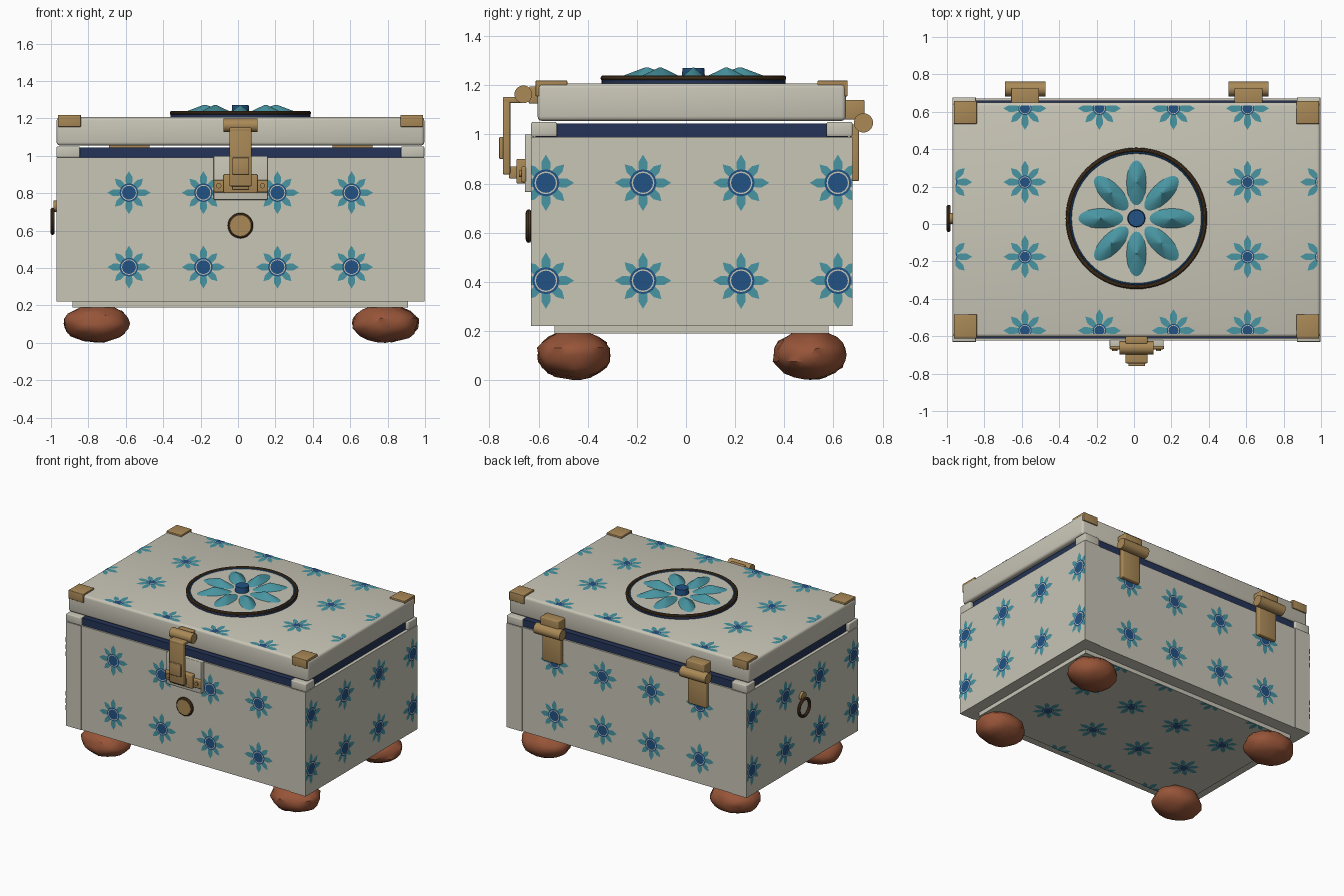
import bpy, bmesh, math, random
from mathutils import Matrix, Vector, noise

if "Cube" in bpy.data.objects:
    bpy.data.objects.remove(bpy.data.objects["Cube"])

random.seed(4)
CX, CY = 0.013, 0.025


def mat(name, *c):
    m = bpy.data.materials.new(name)
    m.diffuse_color = (*c, 1)
    m.use_nodes = True
    m.node_tree.nodes["Principled BSDF"].inputs["Base Color"].default_value = m.diffuse_color
    return m


CREAM = mat("cream", 0.58, 0.56, 0.47)
BRASS = mat("brass", 0.40, 0.25, 0.095)
WOOD = mat("red_wood", 0.31, 0.09, 0.04)
NAVY = mat("navy", 0.018, 0.034, 0.095)
BLUE = mat("flower_blue", 0.016, 0.085, 0.23)
TEAL = mat("teal", 0.065, 0.30, 0.36)
DARK = mat("dark_bronze", 0.085, 0.045, 0.018)


def add(name, bm, *mats, smooth=False):
    me = bpy.data.meshes.new(name)
    bm.to_mesh(me)
    bm.free()
    ob = bpy.data.objects.new(name, me)
    bpy.context.collection.objects.link(ob)
    for m in mats:
        me.materials.append(m)
    if smooth:
        bpy.ops.object.select_all(action='DESELECT')
        ob.select_set(True)
        bpy.context.view_layer.objects.active = ob
        bpy.ops.object.shade_smooth_by_angle(angle=math.radians(35))
    return ob


def box(name, x, y, z, m, bevel=0.0):
    bm = bmesh.new()
    bmesh.ops.create_cube(bm, size=1)
    for v in bm.verts:
        v.co = [r[0] + (c + 0.5) * (r[1] - r[0]) for r, c in zip((x, y, z), v.co)]
    if bevel:
        bmesh.ops.bevel(bm, geom=bm.edges[:], offset=bevel, segments=3,
                        profile=0.5, affect='EDGES')
    return add(name, bm, m, smooth=bevel > 0)


def cyl(name, centre, r, length, axis, m, r2=None, segs=32):
    bm = bmesh.new()
    bmesh.ops.create_cone(bm, cap_ends=True, segments=segs, radius1=r,
                          radius2=r if r2 is None else r2, depth=length)
    rot = Vector((0, 0, 1)).rotation_difference(Vector(axis)).to_matrix().to_4x4()
    bm.transform(Matrix.Translation(centre) @ rot)
    return add(name, bm, m, smooth=True)


def ring(name, centre, big, small, axis, m, segs=48):
    bm = bmesh.new()
    rows = []
    for i in range(segs):
        a = math.tau * i / segs
        rows.append([bm.verts.new(((big + small * math.cos(b)) * math.cos(a),
                                   (big + small * math.cos(b)) * math.sin(a),
                                   small * math.sin(b)))
                     for b in (math.tau * j / 10 for j in range(10))])
    for i in range(segs):
        p, q = rows[i], rows[(i + 1) % segs]
        for j in range(10):
            k = (j + 1) % 10
            bm.faces.new((p[j], q[j], q[k], p[k]))
    rot = Vector((0, 0, 1)).rotation_difference(Vector(axis)).to_matrix().to_4x4()
    bm.transform(Matrix.Translation(centre) @ rot)
    return add(name, bm, m, smooth=True)


# Painted flowers: thin plates clipped to the panel they sit on
def disc(bm, c, r, h, mi, segs=16, r_in=0.0):
    def pt(a, rad):
        return bm.verts.new((c[0] + rad * math.cos(a), c[1] + rad * math.sin(a), h))
    angs = [math.tau * i / segs for i in range(segs)]
    outer = [pt(a, r) for a in angs]
    if not r_in:
        bm.faces.new(outer).material_index = mi
        return
    inner = [pt(a, r_in) for a in angs]
    for i in range(segs):
        j = (i + 1) % segs
        bm.faces.new((inner[i], outer[i], outer[j], inner[j])).material_index = mi


def flowers(name, spots, u_range, v_range, origin, u, v, core=0.05):
    u, v = Vector(u), Vector(v)
    n = u.cross(v)
    bm = bmesh.new()
    outline = ((0.02, -0.01), (0.06, -0.018), (0.085, -0.018), (0.115, 0),
               (0.085, 0.018), (0.06, 0.018), (0.02, 0.01))
    for c in spots:
        for k in range(8):
            ca, sa = math.cos(k * math.pi / 4), math.sin(k * math.pi / 4)
            s = 0.92 if k % 2 else 1.0
            f = bm.faces.new([bm.verts.new((c[0] + s * (x * ca - y * sa),
                                            c[1] + s * (x * sa + y * ca), 0.002))
                              for x, y in outline])
            f.material_index = 0
        disc(bm, c, core, 0.004, 1)
        disc(bm, c, core * 0.84, 0.0055, 2, r_in=core * 0.74)
    for axis, (lo, hi) in enumerate((u_range, v_range)):
        for val, sign in ((lo, -1), (hi, 1)):
            co, no = Vector((0, 0, 0)), Vector((0, 0, 0))
            co[axis], no[axis] = val, sign
            bmesh.ops.bisect_plane(bm, geom=bm.verts[:] + bm.edges[:] + bm.faces[:],
                                   plane_co=co, plane_no=no, clear_outer=True)
    m = Matrix((u, v, n)).transposed().to_4x4()
    m.translation = Vector(origin)
    bm.transform(m)
    add(name, bm, TEAL, BLUE, CREAM)


# Chest body, corner posts, lining and plinth
X0, X1, Y0, Y1 = -0.97, 0.996, -0.63, 0.677
box("body", (X0 + 0.001, X1 - 0.001), (Y0 + 0.006, Y1 - 0.006), (0.22, 0.99), CREAM)
for nx, xr in (("left", (X0, X0 + 0.124)), ("right", (X1 - 0.124, X1))):
    for ny, yr in (("front", (Y0, Y0 + 0.105)), ("back", (Y1 - 0.105, Y1))):
        box(f"post_{ny}_{nx}", xr, yr, (0.22, 0.99), CREAM)
        box(f"post_cap_{ny}_{nx}", xr, yr, (0.991, 1.05), CREAM, 0.006)
box("lining", (X0 + 0.025, X1 - 0.025), (Y0 + 0.018, Y1 - 0.018), (0.95, 1.045), NAVY)
box("plinth", (-0.885, 0.91), (-0.535, 0.58), (0.19, 0.225), CREAM)

# Lid with brass corner pieces
box("lid", (X0, X1), (-0.604, 0.65), (1.055, 1.207), CREAM, 0.018)
for nx, xr in (("left", (-0.963, -0.84)), ("right", (0.868, 0.99))):
    for ny, yr, lip in (("front", (-0.61, -0.483), (-0.612, -0.59)),
                        ("back", (0.535, 0.656), (0.636, 0.658))):
        box(f"corner_plate_{ny}_{nx}", xr, yr, (1.195, 1.219), BRASS, 0.004)
        box(f"corner_lip_{ny}_{nx}", xr, lip, (1.155, 1.219), BRASS, 0.004)

# Lumpy feet
for i, (x, y) in enumerate(((-0.757, -0.455), (0.788, -0.455), (-0.757, 0.505), (0.788, 0.505))):
    bm = bmesh.new()
    bmesh.ops.create_icosphere(bm, subdivisions=3, radius=1)
    for v in bm.verts:
        d = 1 + 0.09 * noise.noise(v.co * 2.3 + Vector((i * 7, 3, 1))) + random.uniform(-0.015, 0.015)
        v.co = Vector((x + 0.177 * d * v.co.x, y + 0.15 * d * v.co.y,
                       max(0, 0.103 + 0.1 * d * v.co.z)))
    add(f"foot_{i + 1}", bm, WOOD, smooth=True)

# Flower patterns on every side
GX = (-0.98, -0.583, -0.185, 0.211, 0.607, 1.003)
GY = (-0.57, -0.175, 0.224, 0.618)
GZ = (0.405, 0.803)
front = [(x, z) for x in GX[1:5] for z in GZ]
flowers("front_flowers", front, (-0.84, 0.87), (0.22, 0.99), (0, Y0 + 0.006, 0), (1, 0, 0), (0, 0, 1))
flowers("back_flowers", [(-x, z) for x, z in front], (-0.87, 0.84), (0.22, 0.99),
        (0, Y1 - 0.006, 0), (-1, 0, 0), (0, 0, 1))
flowers("right_flowers", [(y, z) for y in GY for z in GZ], (Y0, Y1), (0.22, 0.99),
        (X1, 0, 0), (0, 1, 0), (0, 0, 1), 0.055)
flowers("left_flowers", [(-y, z) for y in GY for z in GZ], (-Y1, -Y0), (0.22, 0.99),
        (X0, 0, 0), (0, -1, 0), (0, 0, 1), 0.055)
top = [(x, y) for x in GX for y in GY if math.hypot(x - CX, y - CY) > 0.4]
flowers("lid_flowers", top, (X0 + 0.015, X1 - 0.015), (-0.588, 0.634), (0, 0, 1.207),
        (1, 0, 0), (0, 1, 0), 0.036)
flowers("base_flowers", [(x, -y) for x in GX[1:5] for y in GY], (-0.885, 0.91), (-0.58, 0.535),
        (0, 0, 0.19), (1, 0, 0), (0, -1, 0), 0.04)

# Lid medallion
MY = 0.03
cyl("medallion_base", (CX, MY, 1.212), 0.374, 0.024, (0, 0, 1), NAVY, segs=64)
cyl("medallion_disc", (CX, MY, 1.217), 0.352, 0.026, (0, 0, 1), CREAM, segs=64)
ring("medallion_rim", (CX, MY, 1.229), 0.367, 0.011, (0, 0, 1), DARK, 64)
ring("medallion_inlay", (CX, MY, 1.229), 0.351, 0.005, (0, 0, 1), BLUE, 64)
for k in range(8):
    bm = bmesh.new()
    bmesh.ops.create_cone(bm, cap_ends=True, segments=28, radius1=1, radius2=0.06, depth=1)
    bm.transform(Matrix.Translation((CX, MY, 1.25)) @ Matrix.Rotation(k * math.pi / 4, 4, 'Z')
                 @ Matrix.Translation((0.19, 0, 0)) @ Matrix.Diagonal((0.125, 0.055, 0.044, 1)))
    add(f"medallion_petal_{k + 1}", bm, TEAL, smooth=True)
cyl("medallion_button", (CX, MY, 1.248), 0.048, 0.046, (0, 0, 1), BLUE, 0.044)

# Front latch and lock
box("latch_backplate", (-0.13, 0.158), (-0.656, -0.62), (0.765, 1.0), CREAM, 0.005)
box("latch_mount", (-0.045, 0.072), (-0.64, -0.6), (1.125, 1.195), BRASS, 0.006)
cyl("latch_barrel", (CX, -0.662, 1.163), 0.036, 0.18, (1, 0, 0), BRASS)
box("latch_arm", (-0.045, 0.072), (-0.745, -0.655), (1.128, 1.152), BRASS, 0.006)
box("latch_strap", (-0.045, 0.072), (-0.745, -0.715), (0.837, 1.15), BRASS, 0.006)
box("latch_strap_boss", (-0.03, 0.06), (-0.76, -0.74), (0.9, 0.99), BRASS, 0.005)
box("latch_catch_base", (-0.13, 0.16), (-0.67, -0.65), (0.805, 0.87), BRASS, 0.006)
box("latch_catch", (-0.077, 0.104), (-0.69, -0.65), (0.8, 0.9), BRASS, 0.006)
box("latch_catch_hook", (-0.03, 0.06), (-0.72, -0.68), (0.82, 0.87), BRASS, 0.005)
for i, x in enumerate((-0.103, 0.131)):
    cyl(f"latch_rivet_{i + 1}", (x, -0.673, 0.84), 0.014, 0.012, (0, 1, 0), BRASS, segs=16)
cyl("lock_disc", (CX, -0.636, 0.627), 0.055, 0.034, (0, 1, 0), BRASS)
ring("lock_rim", (CX, -0.64, 0.627), 0.057, 0.011, (0, 1, 0), DARK)

# Back hinges
for side, x in (("left", -0.582), ("right", 0.612)):
    cyl(f"hinge_barrel_{side}", (x, 0.722, 1.047), 0.039, 0.215, (1, 0, 0), BRASS)
    box(f"hinge_upper_{side}", (x - 0.075, x + 0.075), (0.64, 0.727), (1.06, 1.14), BRASS, 0.006)
    box(f"hinge_lower_{side}", (x - 0.075, x + 0.075), (0.668, 0.704), (0.81, 1.04), BRASS, 0.006)

# Side pull ring
cyl("ring_mount", (-0.975, 0.03, 0.73), 0.03, 0.024, (1, 0, 0), BRASS)
ring("pull_ring", (-0.991, 0.03, 0.65), 0.062, 0.011, (1, 0, 0), DARK)
